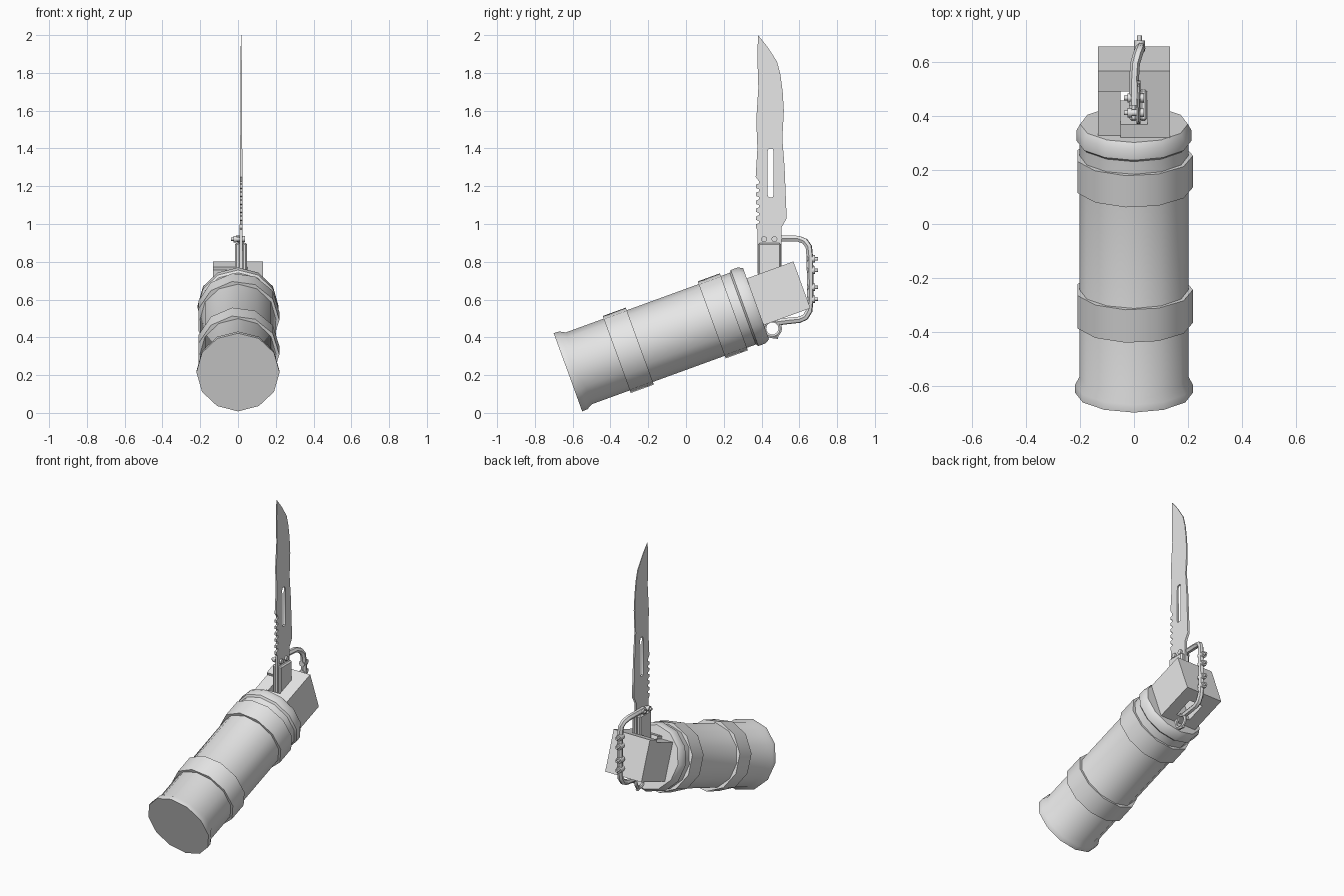
import bpy, bmesh, math
from mathutils import Matrix, Vector

if "Cube" in bpy.data.objects:
    bpy.data.objects.remove(bpy.data.objects["Cube"])

steel = bpy.data.materials.new("grey_metal")
steel.diffuse_color = (0.8, 0.8, 0.8, 1)
steel.use_nodes = True
steel.node_tree.nodes["Principled BSDF"].inputs["Base Color"].default_value = steel.diffuse_color

# canister frame: local z runs along the tilted axis, local y points down
AXIS = Matrix.Translation((0, -0.625, 0.215)) @ Matrix.Rotation(math.radians(-70), 4, 'X')
# blade frame: local x -> world y, local y -> world z, local z -> world x
SIDE = Matrix(((0, 0, 1, 0.017), (1, 0, 0, 0), (0, 1, 0, 0), (0, 0, 0, 1)))


def finish(obj, angle=33):
    if not obj.data.materials:
        obj.data.materials.append(steel)
    bpy.ops.object.select_all(action='DESELECT')
    obj.select_set(True)
    bpy.context.view_layer.objects.active = obj
    if obj.type == 'CURVE':
        bpy.ops.object.convert(target='MESH')
    bpy.ops.object.shade_smooth_by_angle(angle=math.radians(angle))
    return bpy.context.view_layer.objects.active


def from_bmesh(name, bm, matrix=Matrix(), angle=33):
    bmesh.ops.recalc_face_normals(bm, faces=bm.faces)
    bm.transform(matrix)
    mesh = bpy.data.meshes.new(name)
    bm.to_mesh(mesh)
    bm.free()
    obj = bpy.data.objects.new(name, mesh)
    bpy.context.collection.objects.link(obj)
    return finish(obj, angle)


def lathe(name, profile, sides, phase, matrix=AXIS, angle=33.5):
    bm = bmesh.new()
    rings = []
    for r, z in profile:
        rings.append([bm.verts.new((r * math.cos(phase + math.tau * i / sides),
                                    r * math.sin(phase + math.tau * i / sides), z))
                      for i in range(sides)])
    for a, b in zip(rings, rings[1:]):
        for i in range(sides):
            j = (i + 1) % sides
            bm.faces.new((a[i], a[j], b[j], b[i]))
    bm.faces.new(rings[0])
    bm.faces.new(rings[-1])
    return from_bmesh(name, bm, matrix, angle)


def box(name, lo, hi, matrix=Matrix(), bevel=0):
    lo, hi = Vector(lo), Vector(hi)
    bm = bmesh.new()
    bmesh.ops.create_cube(bm, size=1)
    for v in bm.verts:
        v.co = Vector([(lo[k] + hi[k]) / 2 + v.co[k] * (hi[k] - lo[k]) for k in range(3)])
    if bevel:
        bmesh.ops.bevel(bm, geom=bm.edges[:], offset=bevel, segments=1, affect='EDGES')
    return from_bmesh(name, bm, matrix)


def bolt(name, start, direction, profile):
    turn = Vector(direction).to_track_quat('Z', 'Y').to_matrix().to_4x4()
    return lathe(name, profile, 8, 0, Matrix.Translation(start) @ turn, 50)


def tube(name, points, radius, cyclic=False):
    curve = bpy.data.curves.new(name, 'CURVE')
    curve.dimensions = '3D'
    curve.bevel_depth = radius
    curve.bevel_resolution = 1
    curve.use_fill_caps = True
    s = curve.splines.new('POLY')
    s.points.add(len(points) - 1)
    for p, co in zip(s.points, points):
        p.co = (*co, 1)
    s.use_cyclic_u = cyclic
    obj = bpy.data.objects.new(name, curve)
    bpy.context.collection.objects.link(obj)
    return finish(obj, 50)


# canister with flared foot and top collar
lathe("canister", [(0.22, 0), (0.219, 0.03), (0.202, 0.062), (0.202, 0.985), (0.214, 0.995),
                   (0.214, 1.035), (0.2, 1.06)], 12, 0)
# raised bands
for name, t0, t1 in (("lower_band", 0.275, 0.405), ("upper_band", 0.81, 0.935)):
    lathe(name, [(0.202, t0), (0.219, t0), (0.219, t1), (0.202, t1)], 11, 0)

# head block, built around an open slot for the blade holder
box("head_left_wall", (-0.133, -0.125, 1.04), (-0.05, 0.12, 1.24), AXIS)
box("head_right_wall", (0.05, -0.143, 1.04), (0.133, 0.12, 1.24), AXIS)
box("head_back", (-0.133, -0.143, 1.24), (0.133, 0.12, 1.322), AXIS)
box("head_front", (-0.05, -0.143, 1.04), (0.05, 0.12, 1.11), AXIS)

# blade holder plates
box("holder_left", (-0.016, 0.382, 0.62), (0.012, 0.502, 0.9), bevel=0.008)
box("holder_right", (0.022, 0.382, 0.62), (0.048, 0.502, 0.9), bevel=0.008)

# blade with saw teeth and a long slot
outline = [(0.381, 2.0), (0.43, 1.94), (0.482, 1.86), (0.5, 1.79), (0.512, 1.7), (0.518, 1.6),
           (0.51, 1.45), (0.522, 1.3), (0.528, 1.15), (0.533, 1.03), (0.505, 0.98),
           (0.505, 0.72), (0.38, 0.72), (0.378, 0.97)]
for i in range(6):
    z = 0.98 + i * 0.042
    outline += [(0.37, z), (0.37, z + 0.018), (0.386, z + 0.024), (0.386, z + 0.036)]
outline += [(0.369, 1.25), (0.378, 1.4), (0.372, 1.55), (0.383, 1.72), (0.378, 1.88)]
slot = [(0.448 + 0.016 * math.cos(a), (1.385 if i < 5 else 1.155) + 0.016 * math.sin(a))
        for i, a in enumerate([k * math.pi / 4 for k in (0, 1, 2, 3, 4, 4, 5, 6, 7, 8)])]
curve = bpy.data.curves.new("blade", 'CURVE')
curve.dimensions = '2D'
curve.fill_mode = 'BOTH'
curve.extrude = 0.008
for pts in (outline, slot):
    s = curve.splines.new('POLY')
    s.points.add(len(pts) - 1)
    for p, co in zip(s.points, pts):
        p.co = (*co, 0, 1)
    s.use_cyclic_u = True
blade = bpy.data.objects.new("blade", curve)
bpy.context.collection.objects.link(blade)
blade = finish(blade)
for v in blade.data.vertices:  # thinner towards the tip
    v.co.z *= 1 - 0.7 * max(0, v.co.y - 0.95)
blade.data.transform(SIDE)

# bolts through the blade root
for i, y in enumerate((0.413, 0.468)):
    bolt(f"root_bolt_{i + 1}", (-0.037, y, 0.92), (1, 0, 0),
         [(0.009, 0), (0.009, 0.012), (0.017, 0.012), (0.017, 0.03), (0.012, 0.03),
          (0.012, 0.06), (0.016, 0.06), (0.016, 0.074)])

# bent guard tube behind the head
tube("guard_tube", [(0, 0.44, 0.922), (0, 0.53, 0.924), (0.004, 0.595, 0.922), (0.014, 0.63, 0.908),
                    (0.022, 0.65, 0.88), (0.025, 0.656, 0.82), (0.025, 0.658, 0.6),
                    (0.025, 0.652, 0.54), (0.022, 0.632, 0.507), (0.018, 0.6, 0.493),
                    (0.015, 0.54, 0.487), (0.015, 0.485, 0.48)], 0.018)
for i, z in enumerate((0.815, 0.755, 0.665, 0.602)):
    bolt(f"guard_bolt_{i + 1}", (0.02, 0.64, z), (0, 1, 0),
         [(0.02, 0), (0.02, 0.042), (0.009, 0.042), (0.009, 0.06)])

# pull ring and hook below the head
tube("pull_ring", [(0.018, 0.457 + 0.042 * math.cos(a), 0.447 + 0.042 * math.sin(a))
                   for a in [k * math.tau / 14 for k in range(14)]], 0.011, True)
tube("ring_hook", [(0.018, 0.4, 0.43), (0.018, 0.45, 0.405), (0.018, 0.488, 0.4)], 0.01)
